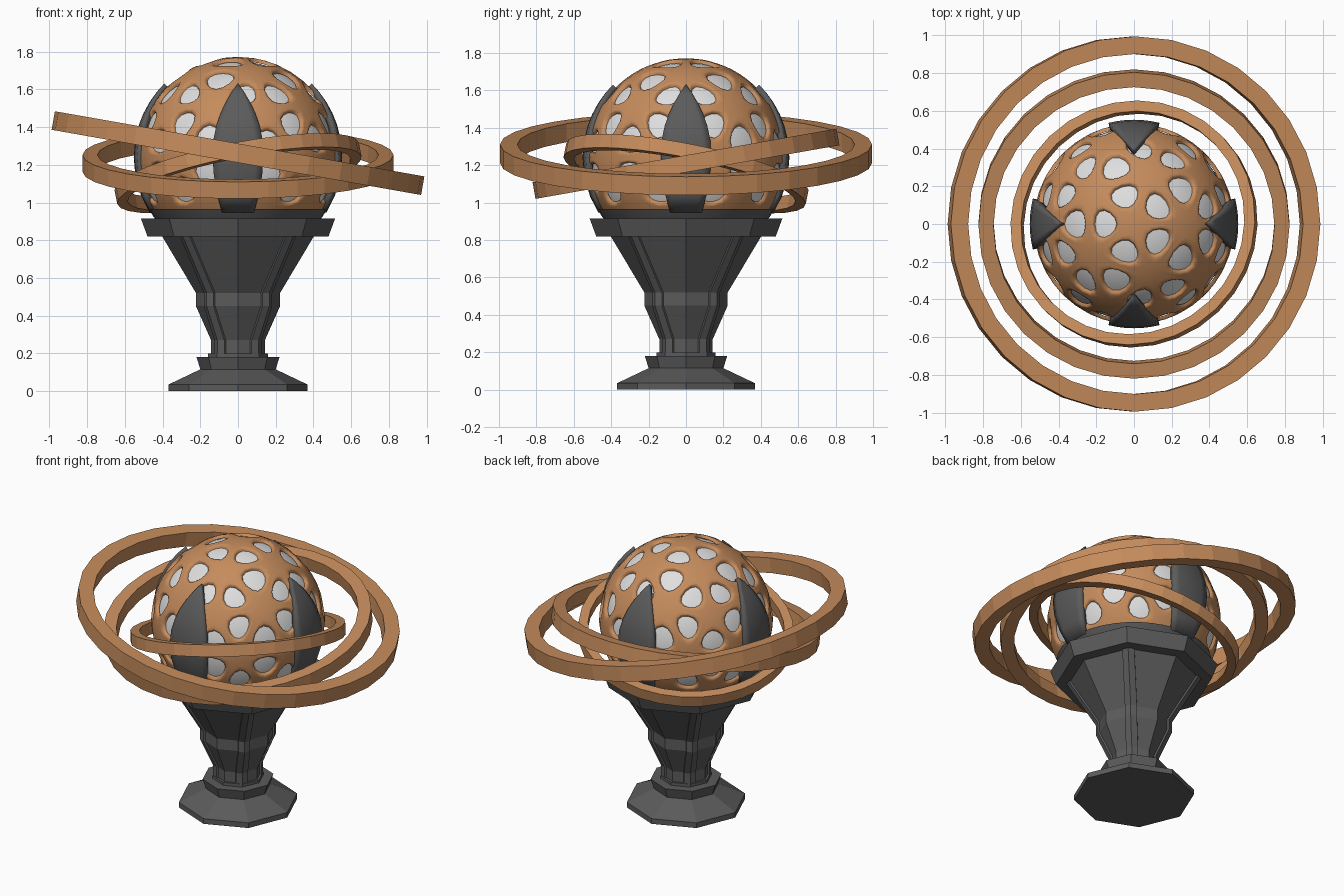
import bpy, bmesh, math
from mathutils import Vector

if "Cube" in bpy.data.objects:
    bpy.data.objects.remove(bpy.data.objects["Cube"])

CZ = 1.24  # globe centre height


def material(name, rgb):
    m = bpy.data.materials.new(name)
    m.diffuse_color = (*rgb, 1)
    m.use_nodes = True
    m.node_tree.nodes["Principled BSDF"].inputs["Base Color"].default_value = m.diffuse_color
    return m


COPPER = material("copper", (0.56, 0.262, 0.108))
DARK = material("dark_stone", (0.105, 0.105, 0.105))
PALE = material("pale_core", (0.74, 0.74, 0.74))


def add_object(name, bm, mat, smooth=None, loc=(0, 0, 0), rot=(0, 0, 0)):
    me = bpy.data.meshes.new(name)
    bm.to_mesh(me)
    bm.free()
    me.materials.append(mat)
    if smooth:
        for p in me.polygons:
            p.use_smooth = True
        me.set_sharp_from_angle(angle=math.radians(smooth))
    ob = bpy.data.objects.new(name, me)
    bpy.context.collection.objects.link(ob)
    ob.location = loc
    ob.rotation_euler = [math.radians(a) for a in rot]
    return ob


def lathe(profile, sides, closed=False):
    """Turn (radius, z) points around z; open profiles get end caps."""
    bm = bmesh.new()
    rows = [[bm.verts.new((r * math.cos(2 * math.pi * k / sides),
                           r * math.sin(2 * math.pi * k / sides), z))
             for k in range(sides)] for r, z in profile]
    pairs = list(zip(rows, rows[1:])) + ([(rows[-1], rows[0])] if closed else [])
    for a, b in pairs:
        for k in range(sides):
            n = (k + 1) % sides
            bm.faces.new((a[k], a[n], b[n], b[k]))
    if not closed:
        bm.faces.new(rows[0])
        bm.faces.new(rows[-1])
    bmesh.ops.recalc_face_normals(bm, faces=bm.faces)
    return bm


# Octagonal pedestal: foot, stem and collar
stem = [(0.155, 0.18), (0.155, 0.27), (0.235, 0.45), (0.235, 0.52), (0.42, 0.83)]
add_object("foot", lathe([(0.368, 0), (0.368, 0.035), (0.2, 0.115), (0.22, 0.18)], 8), DARK)
add_object("stem", lathe([(r - 0.012, z) for r, z in stem], 8), DARK)
add_object("collar", lathe([(0.48, 0.82), (0.515, 0.915)], 8), DARK)
add_object("stem_lower_frame", lathe([(0.158, 0.18), (0.158, 0.2)], 8), DARK)

# Raised ribs on the four diagonal corners of the stem
for q in range(4):
    ang = math.radians(45 + 90 * q)
    bm = bmesh.new()
    rows = []
    for r, z in stem:
        def corner(rad, a):
            return Vector((rad * math.cos(a), rad * math.sin(a), z))
        row = []
        for rad in (r, r - 0.03):
            mid = corner(rad, ang)
            left, right = [mid + (corner(rad, ang + s * math.pi / 4) - mid).normalized() * 0.04
                           for s in (-1, 1)]
            row += [left, mid, right] if rad == r else [right, mid, left]
        rows.append([bm.verts.new(p) for p in row])
    for a, b in zip(rows, rows[1:]):
        for k in range(6):
            n = (k + 1) % 6
            bm.faces.new((a[k], a[n], b[n], b[k]))
    bm.faces.new(rows[0])
    bm.faces.new(rows[-1])
    bmesh.ops.recalc_face_normals(bm, faces=bm.faces)
    add_object(f"stem_rib_{q + 1}", bm, DARK)

# Bowl that holds the globe
bowl = []
for i in range(7):
    phi = math.radians(-62 + i * 32 / 6)
    bowl.append((0.548 * math.cos(phi), CZ + 0.548 * math.sin(phi)))
bowl.append((0.44, bowl[-1][1]))
add_object("bowl", lathe(bowl, 40), DARK, 35)

# Four pointed claws hugging the globe: (elevation, half width)
claw = [(-32, .085), (-22, .108), (-10, .128), (0, .135), (10, .13), (18, .114),
        (25, .092), (32, .064), (39, .032), (45, .001)]
for q in range(4):
    bm = bmesh.new()
    R = 0.553
    rows = []
    for el, w in claw:
        phi = math.radians(el)
        spread = math.asin(w / (R * math.cos(phi)))
        rows.append([bm.verts.new((R * math.cos(phi) * math.cos(q * math.pi / 2 + spread * t / 3),
                                   R * math.cos(phi) * math.sin(q * math.pi / 2 + spread * t / 3),
                                   R * math.sin(phi))) for t in range(-3, 4)])
    for a, b in zip(rows, rows[1:]):
        for k in range(6):
            bm.faces.new((a[k], a[k + 1], b[k + 1], b[k]))
    ob = add_object(f"claw_{q + 1}", bm, DARK, 35, loc=(0, 0, CZ))
    mod = ob.modifiers.new("thickness", 'SOLIDIFY')
    mod.thickness = 0.035
    mod.offset = -1

# Pale core sphere
bm = bmesh.new()
bmesh.ops.create_uvsphere(bm, u_segments=64, v_segments=40, radius=0.508)
add_object("globe_core", bm, PALE, 60, loc=(0, 0, CZ))

# Copper lattice shell: every triangle of an icosphere gets a rounded hole
bm = bmesh.new()
bmesh.ops.create_icosphere(bm, subdivisions=2, radius=0.53)
old = list(bm.faces)
for f in old:
    c = f.calc_center_median()
    outer = list(f.verts)
    inner = [bm.verts.new(c.lerp(v.co, 0.79)) for v in outer]
    for k in range(3):
        n = (k + 1) % 3
        bm.faces.new((outer[k], outer[n], inner[n], inner[k]))
bmesh.ops.delete(bm, geom=old, context='FACES_ONLY')
cage = add_object("lattice_cage", bm, COPPER)
cage.modifiers.new("round", 'SUBSURF').levels = 2
bpy.context.view_layer.update()
smooth_mesh = bpy.data.meshes.new_from_object(cage.evaluated_get(bpy.context.evaluated_depsgraph_get()))
bpy.data.objects.remove(cage)
bm = bmesh.new()
bm.from_mesh(smooth_mesh)
bpy.data.meshes.remove(smooth_mesh)
rim = {v for v in bm.verts if v.is_boundary}
near = {e.other_vert(v) for v in rim for e in v.link_edges} - rim
for v in bm.verts:  # struts bulge outward, hole rims dip to the core
    v.co = v.co.normalized() * (0.512 if v in rim else 0.526 if v in near else 0.532)
add_object("globe_lattice", bm, COPPER, 60, loc=(0, 0, CZ))

# Three tilted orbit rings: outer radius, inner radius, height, centre z, tilt
for name, ro, ri, h, z, tilt in (
        ("outer_ring", 0.995, 0.902, 0.1, 1.262, (0, 10, 0)),
        ("middle_ring", 0.825, 0.745, 0.09, 1.208, (10, 0, 0)),
        ("inner_ring", 0.66, 0.603, 0.075, 1.155, (-11, -11, 0))):
    ring = [(ro, -h / 2), (ro, h / 2), (ri, h / 2), (ri, -h / 2)]
    add_object(name, lathe(ring, 32, closed=True), COPPER, loc=(0, 0, z), rot=tilt)
